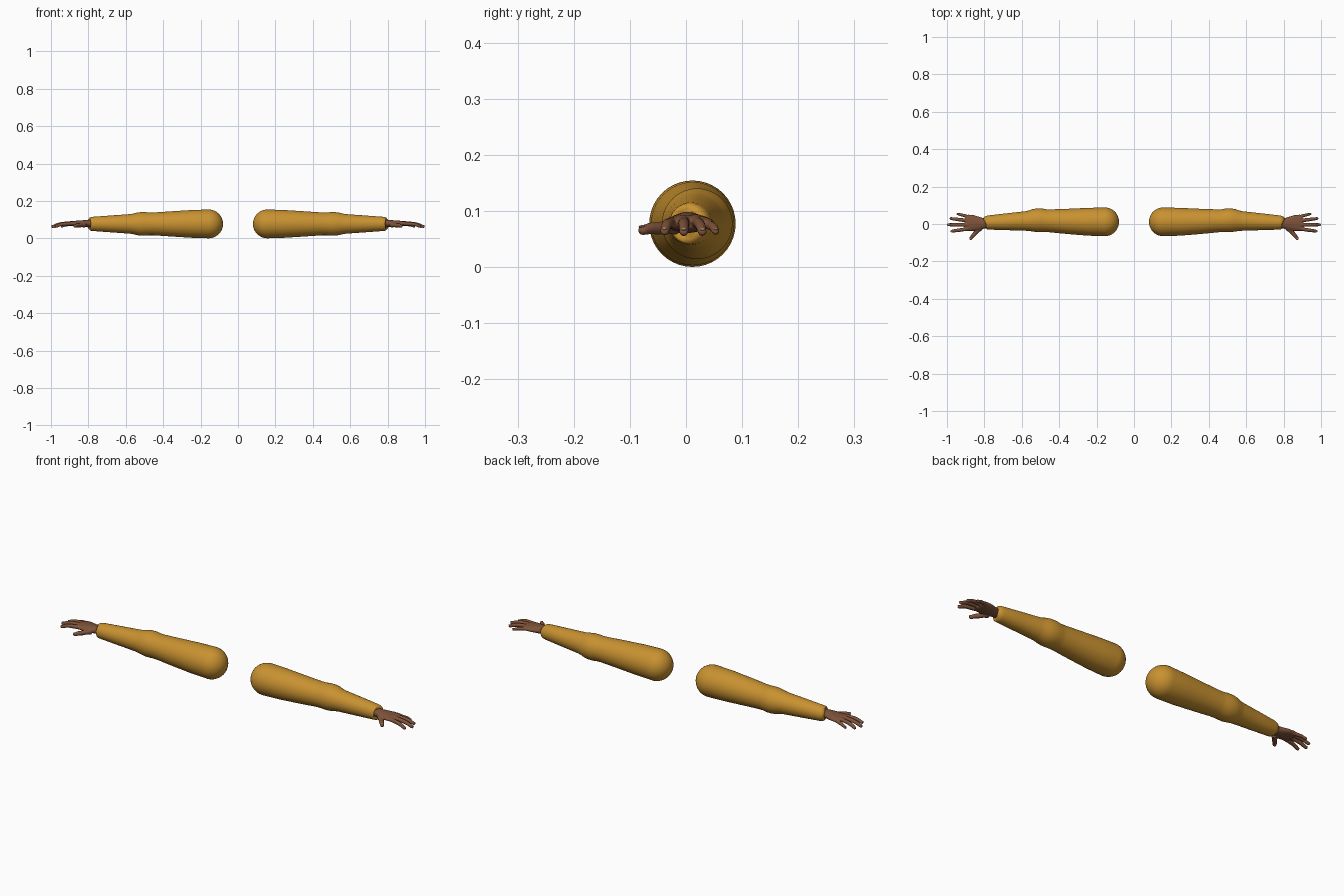
import bpy, bmesh, math
from mathutils import Vector

cube = bpy.data.objects.get("Cube")
if cube:
    bpy.data.objects.remove(cube, do_unlink=True)


def material(name, rgb):
    mat = bpy.data.materials.new(name)
    mat.use_nodes = True
    mat.diffuse_color = (*rgb, 1)
    bsdf = next(n for n in mat.node_tree.nodes if n.type == 'BSDF_PRINCIPLED')
    bsdf.inputs["Base Color"].default_value = (*rgb, 1)
    return mat


OCHRE = material("ochre sleeve", (0.58, 0.285, 0.03))
SKIN = material("brown skin", (0.21, 0.085, 0.042))
NAIL = material("pale nail", (0.42, 0.24, 0.16))


def loft(bm, sections, sides):
    """Skin a closed tube through (centre, half width, half height) sections."""
    rings = []
    for i, (c, w, h) in enumerate(sections):
        ahead = Vector(sections[min(i + 1, len(sections) - 1)][0])
        back = Vector(sections[max(i - 1, 0)][0])
        along = (ahead - back).normalized()
        side = Vector((0, 0, 1)).cross(along).normalized()
        up = along.cross(side)
        angles = [2 * math.pi * k / sides for k in range(sides)]
        rings.append([bm.verts.new(Vector(c) + side * w * math.cos(a) + up * h * math.sin(a))
                      for a in angles])
    for a, b in zip(rings, rings[1:]):
        for k in range(sides):
            n = (k + 1) % sides
            bm.faces.new((a[k], a[n], b[n], b[k]))
    bm.faces.new(rings[0])
    bm.faces.new(rings[-1])


def round_tip(sections, steps=4):
    """Add a dome beyond the last section."""
    c, w, h = sections[-1]
    along = (Vector(c) - Vector(sections[-2][0])).normalized()
    dome = []
    for i in range(1, steps + 1):
        a = math.radians(84) * i / steps
        dome.append((Vector(c) + along * w * math.sin(a), w * math.cos(a), h * math.cos(a)))
    return sections + dome


def finish(bm, name, mat, sign):
    """Flip to the requested side and make a smooth object."""
    for v in bm.verts:
        v.co.x *= sign
    bmesh.ops.recalc_face_normals(bm, faces=bm.faces)
    mesh = bpy.data.meshes.new(name)
    bm.to_mesh(mesh)
    bm.free()
    mesh.materials.append(mat)
    mesh.shade_smooth()
    obj = bpy.data.objects.new(name, mesh)
    bpy.context.collection.objects.link(obj)
    return obj


# Sleeve profile: distance out, forward offset, radius
SLEEVE = [(0.157, 0.0115, 0.077), (0.25, 0.012, 0.074), (0.36, 0.014, 0.067),
          (0.45, 0.017, 0.061), (0.475, 0.018, 0.061), (0.495, 0.02, 0.063),
          (0.52, 0.02, 0.063), (0.54, 0.019, 0.060), (0.56, 0.017, 0.055),
          (0.58, 0.016, 0.052), (0.68, 0.012, 0.045), (0.775, 0.008, 0.038),
          (0.787, 0.007, 0.0365), (0.793, 0.007, 0.033), (0.795, 0.006, 0.027)]

# Palm: centre, half width, half height
PALM = [((0.77, 0.003, 0.08), 0.026, 0.019), ((0.80, 0.003, 0.08), 0.027, 0.019),
        ((0.83, 0.003, 0.079), 0.036, 0.018), ((0.86, 0.005, 0.079), 0.043, 0.016),
        ((0.89, 0.007, 0.079), 0.044, 0.013), ((0.902, 0.008, 0.078), 0.038, 0.009)]

# Fingers: knuckle, middle joint, tip, radius
FINGERS = {
    "index": ((0.88, -0.024, 0.080), (0.935, -0.033, 0.077), (0.972, -0.038, 0.064), 0.0095),
    "middle": ((0.88, -0.004, 0.083), (0.945, -0.004, 0.078), (0.991, -0.004, 0.063), 0.0097),
    "ring": ((0.88, 0.017, 0.082), (0.938, 0.024, 0.077), (0.978, 0.029, 0.063), 0.0093),
    "little": ((0.875, 0.036, 0.078), (0.91, 0.046, 0.073), (0.941, 0.053, 0.064), 0.0082),
    "thumb": ((0.822, -0.020, 0.074), (0.85, -0.050, 0.069), (0.872, -0.076, 0.066), 0.0112),
}

for side, sign in (("left", 1), ("right", -1)):
    # Sleeve with domed shoulder and rounded cuff
    x0, y0, r0 = SLEEVE[0]
    dome = []
    for i in range(1, 10):
        a = math.radians(10 * i)
        dome.append(((x0 - r0 * math.cos(a - 0.15), y0, 0.0775),
                     r0 * math.sin(a - 0.15), r0 * math.sin(a - 0.15)))
    body = [((x, y, 0.0775), r, r) for x, y, r in SLEEVE]
    bm = bmesh.new()
    loft(bm, dome + body, 40)
    finish(bm, side + "_sleeve", OCHRE, sign)

    # Palm and fingers welded into one hand
    bm = bmesh.new()
    loft(bm, PALM, 24)
    for name, (a, b, c, r) in FINGERS.items():
        a, b, c = Vector(a), Vector(b), Vector(c)
        base = 1.5 if name == "thumb" else 1.12
        path = [(a, r * base, r * base), (a.lerp(b, 0.5), r * 1.05, r * 1.05), (b, r * 1.04, r),
                (b.lerp(c, 0.5) + Vector((0, 0, 0.002)), r * 0.96, r * 0.93), (c, r * 0.85, r * 0.8)]
        loft(bm, round_tip(path), 14)
    hand = finish(bm, side + "_hand", SKIN, sign)
    remesh = hand.modifiers.new("weld", 'REMESH')
    remesh.mode = 'VOXEL'
    remesh.voxel_size = 0.0028
    remesh.use_smooth_shade = True
    soften = hand.modifiers.new("soften", 'SMOOTH')
    soften.factor = 0.5
    soften.iterations = 3

    # Fingernails resting on the upper side of each tip
    for name, (a, b, c, r) in FINGERS.items():
        b, c = Vector(b), Vector(c)
        along = (c - b).normalized()
        across = Vector((0, 0, 1)).cross(along).normalized()
        up = along.cross(across)
        bm = bmesh.new()
        bmesh.ops.create_uvsphere(bm, u_segments=12, v_segments=8, radius=1)
        centre = c + along * r * 0.2 + up * r * 0.62
        for v in bm.verts:
            p = v.co.copy()
            v.co = centre + along * p.x * r * 0.6 + across * p.y * r * 0.5 + up * p.z * r * 0.2
        finish(bm, side + "_" + name + "_nail", NAIL, sign)
